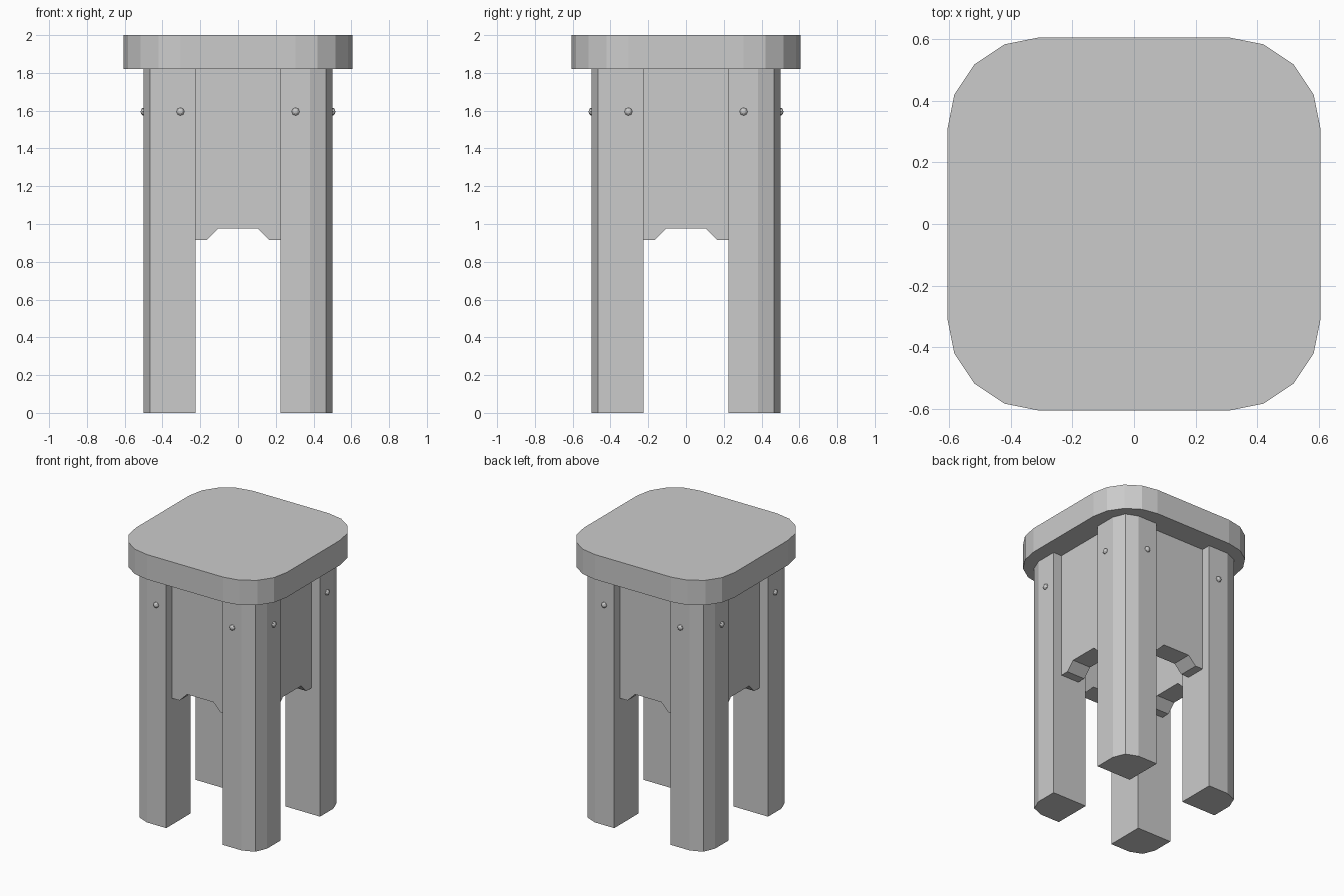
import bpy, bmesh
from math import pi, sin, cos
from mathutils import Matrix, Vector

if "Cube" in bpy.data.objects:
    bpy.data.objects.remove(bpy.data.objects["Cube"])


def add_object(name, bm):
    bmesh.ops.recalc_face_normals(bm, faces=bm.faces[:])
    me = bpy.data.meshes.new(name)
    bm.to_mesh(me)
    bm.free()
    ob = bpy.data.objects.new(name, me)
    bpy.context.collection.objects.link(ob)
    return ob


def prism(name, points, offset, turn=0.0):
    """Extrude a flat polygon by offset, then turn it about z."""
    bm = bmesh.new()
    face = bm.faces.new([bm.verts.new(p) for p in points])
    ext = bmesh.ops.extrude_face_region(bm, geom=[face], use_keep_orig=True)
    moved = [g for g in ext["geom"] if isinstance(g, bmesh.types.BMVert)]
    bmesh.ops.translate(bm, verts=moved, vec=Vector(offset))
    bm.transform(Matrix.Rotation(turn, 4, 'Z'))
    return add_object(name, bm)


def arc(cx, cy, r, start, steps, z):
    return [(cx + r * cos(start + i * pi / 2 / steps),
             cy + r * sin(start + i * pi / 2 / steps), z)
            for i in range(steps + 1)]


# Seat: rounded square slab
c = 0.305
outline = []
for i, (sx, sy) in enumerate([(1, 1), (-1, 1), (-1, -1), (1, -1)]):
    outline += arc(sx * c, sy * c, 0.3, i * pi / 2, 4, 1.82)
prism("seat", outline, (0, 0, 0.18))

# Leg section (outer corner rounded) and apron profile (notched lower edge)
leg = [(0.225, 0.225, 0), (0.5, 0.225, 0)]
leg += arc(0.38, 0.38, 0.12, 0, 2, 0) + [(0.225, 0.5, 0)]
half = [(0.105, 0.975), (0.165, 0.915), (0.225, 0.915), (0.225, 1.82)]
apron = [(x, -0.433, z) for x, z in half]
apron += [(-x, -0.433, z) for x, z in reversed(half)]

sides = ["front", "right", "back", "left"]
corners = ["back_right", "back_left", "front_left", "front_right"]
for i in range(4):
    turn = i * pi / 2
    prism(corners[i] + "_leg", leg, (0, 0, 1.82), turn)
    prism(sides[i] + "_apron", apron, (0, 0.145, 0), turn)

    # Domed pegs on the outer leg faces
    for label, x in (("a", -0.305), ("b", 0.305)):
        bm = bmesh.new()
        bmesh.ops.create_uvsphere(bm, u_segments=8, v_segments=6, radius=0.021)
        bm.transform(Matrix.Rotation(turn, 4, 'Z')
                     @ Matrix.Translation((x, -0.5, 1.595))
                     @ Matrix.Diagonal((1, 0.75, 1, 1))
                     @ Matrix.Rotation(pi / 2, 4, 'X'))
        add_object(f"{sides[i]}_peg_{label}", bm)
